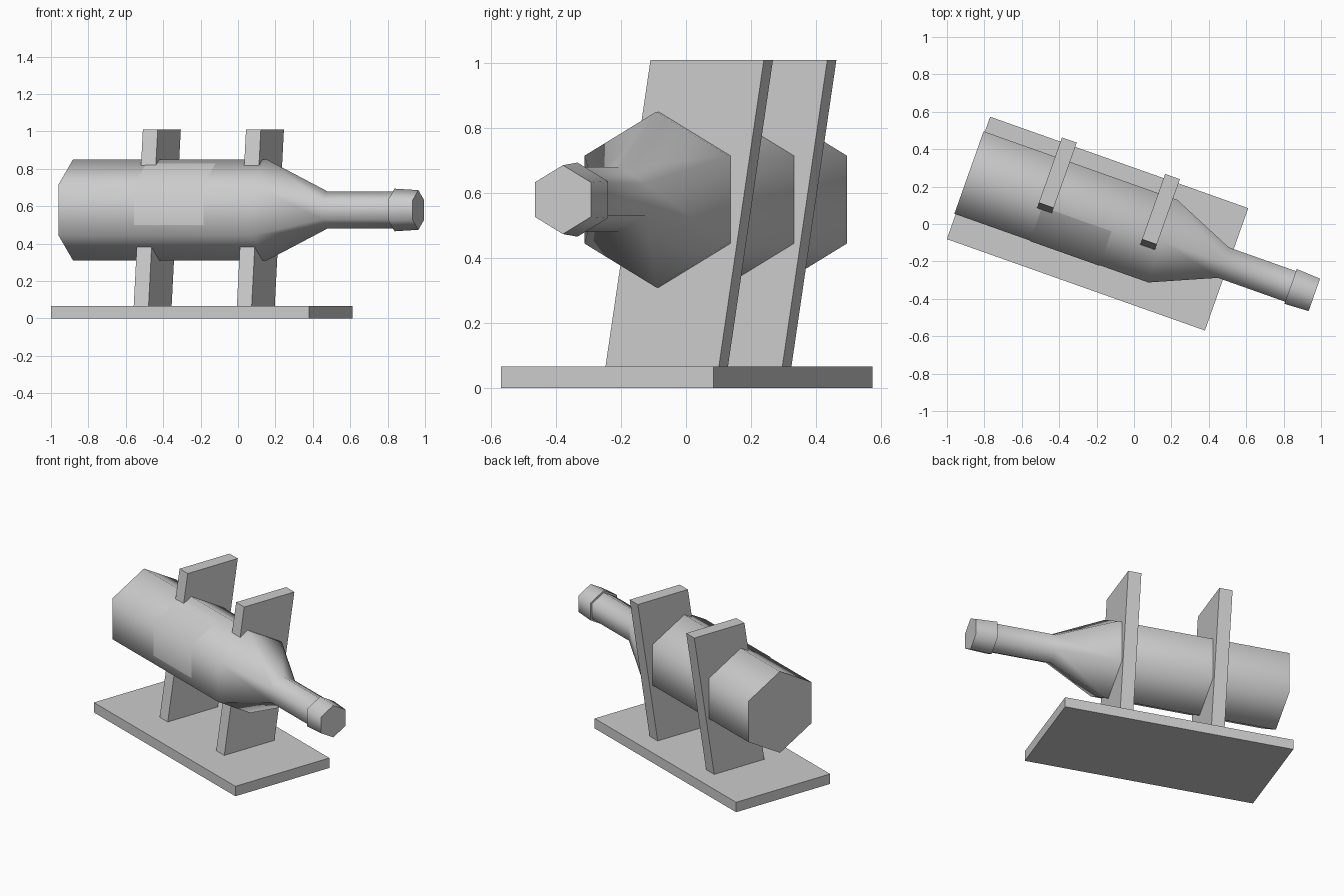
import bpy
import bmesh
from math import sin, cos, pi, radians
from mathutils import Matrix, Vector

cube = bpy.data.objects.get("Cube")
if cube:
    bpy.data.objects.remove(cube, do_unlink=True)

# Whole stand is turned about the vertical axis
FRAME = Matrix.Translation((-0.195, 0.002, 0)) @ Matrix.Rotation(radians(-19.5), 4, "Z")
AXIS_Y, AXIS_Z = 0.028, 0.58
BODY_R = 0.27
SIDES = 6

grey = bpy.data.materials.new("plain_grey")
grey.use_nodes = True
grey.diffuse_color = (0.6, 0.6, 0.6, 1)
grey.node_tree.nodes["Principled BSDF"].inputs["Base Color"].default_value = (0.6, 0.6, 0.6, 1)


def finish(name, bm):
    bmesh.ops.recalc_face_normals(bm, faces=bm.faces)
    mesh = bpy.data.meshes.new(name)
    bm.to_mesh(mesh)
    bm.free()
    mesh.materials.append(grey)
    obj = bpy.data.objects.new(name, mesh)
    bpy.context.collection.objects.link(obj)
    obj.matrix_world = FRAME
    return obj


def slab(name, x0, x1, y0, y1, z0, z1, lean=0.0):
    """Box whose top is pushed back by lean."""
    bm = bmesh.new()
    bmesh.ops.create_cube(bm, size=1)
    for v in bm.verts:
        top = v.co.z > 0
        v.co = Vector((x1 if v.co.x > 0 else x0,
                       (y1 if v.co.y > 0 else y0) + (lean if top else 0),
                       z1 if top else z0))
    return finish(name, bm)


def turned(name, profile):
    """Six-sided smooth body along x from (position, radius) pairs, flat ends."""
    bm = bmesh.new()
    rings = []
    for x, r in profile:
        rings.append([bm.verts.new((x, AXIS_Y + r * cos(pi / 2 + 2 * pi * i / SIDES),
                                    AXIS_Z + r * sin(pi / 2 + 2 * pi * i / SIDES)))
                      for i in range(SIDES)])
    for a, b in zip(rings, rings[1:]):
        for i in range(SIDES):
            j = (i + 1) % SIDES
            bm.faces.new((a[i], a[j], b[j], b[i])).smooth = True
    bm.faces.new(rings[0])
    bm.faces.new(rings[-1])
    return finish(name, bm)


# Base board and two leaning uprights
slab("base_board", -0.732, 0.732, -0.347, 0.347, 0, 0.066)
for name, x in (("rear_upright", -0.333), ("neck_upright", 0.252)):
    slab(name, x, x + 0.084, -0.146, 0.224, 0.066, 1.01, lean=0.147)

# Bottle and its cap
turned("bottle", [(-0.739, BODY_R), (0.361, BODY_R), (0.703, 0.1), (1.1, 0.1)])
turned("bottle_cap", [(1.085, 0.114), (1.22, 0.106)])

# Thin label wrapped over the front side and the upper front slope
side = AXIS_Y - BODY_R * cos(pi / 6) - 0.003
bm = bmesh.new()
rows = [[bm.verts.new((x, y, z)) for x in (-0.309, 0.084)]
        for y, z in ((side, 0.5), (side, 0.717), (-0.014, 0.828))]
for a, b in zip(rows, rows[1:]):
    bm.faces.new((a[0], a[1], b[1], b[0])).smooth = True
finish("label", bm)
